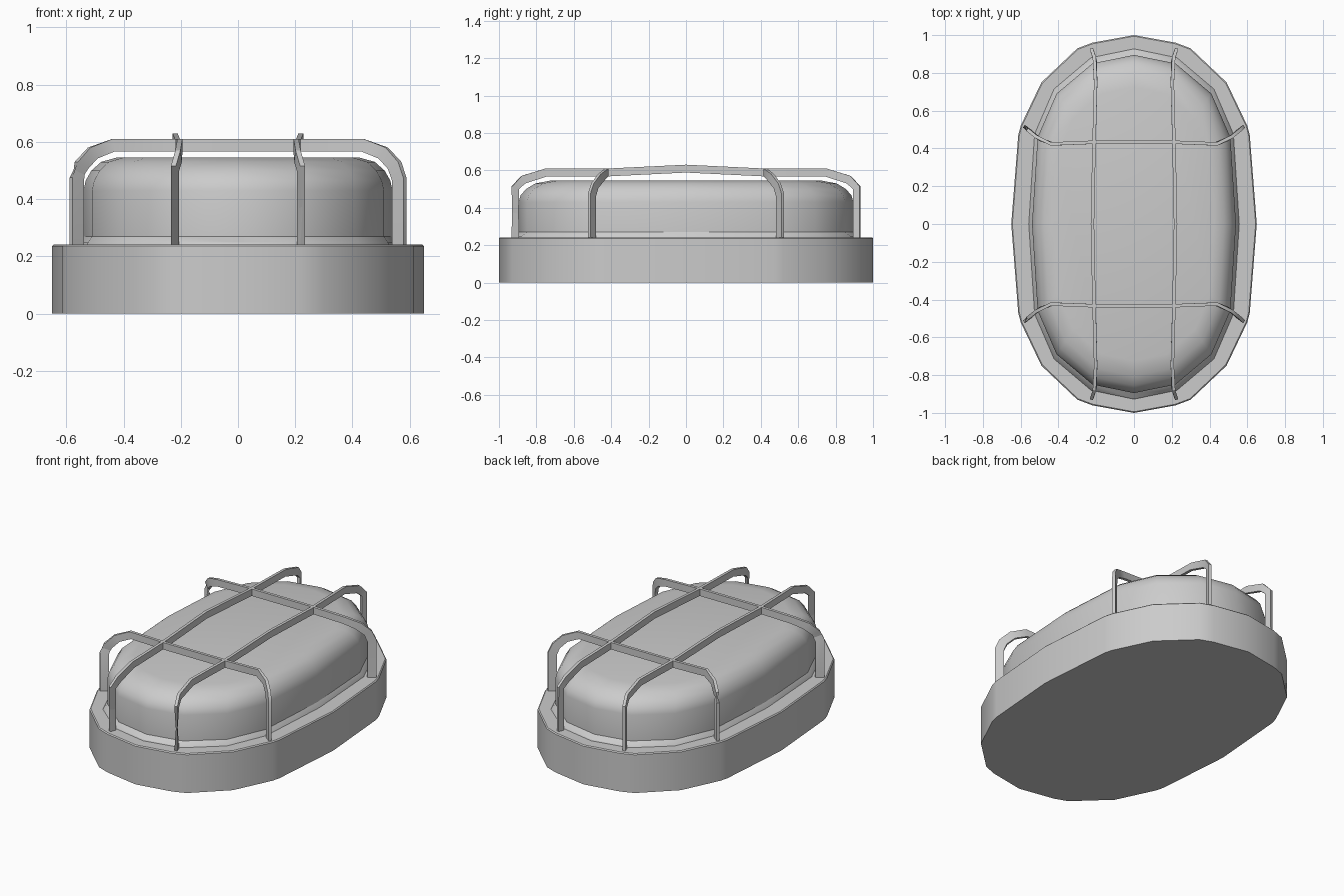
import bpy, bmesh
from mathutils import Vector

if "Cube" in bpy.data.objects:
    bpy.data.objects.remove(bpy.data.objects["Cube"])

# One grey finish for the whole fitting
grey = bpy.data.materials.new("light_grey")
grey.diffuse_color = (0.6, 0.6, 0.6, 1)
grey.use_nodes = True
grey.node_tree.nodes["Principled BSDF"].inputs["Base Color"].default_value = grey.diffuse_color


def finish(name, bm, angle):
    bmesh.ops.recalc_face_normals(bm, faces=bm.faces)
    me = bpy.data.meshes.new(name)
    bm.to_mesh(me)
    bm.free()
    me.materials.append(grey)
    ob = bpy.data.objects.new(name, me)
    bpy.context.collection.objects.link(ob)
    bpy.ops.object.select_all(action='DESELECT')
    ob.select_set(True)
    bpy.context.view_layer.objects.active = ob
    bpy.ops.object.shade_smooth_by_angle(angle=angle)
    return ob


def full_outline(quarter):
    """Mirror a quarter outline, running from +y to +x, into a closed loop."""
    right = quarter + [(x, -y) for x, y in reversed(quarter[:-1])]
    return right + [(-x, y) for x, y in reversed(right[1:-1])]


def stack(name, outline, levels, angle):
    """Solid made of rings: each level is (x inset, y inset, z)."""
    mx = max(p[0] for p in outline)
    my = max(p[1] for p in outline)
    bm = bmesh.new()
    rings = [[bm.verts.new((x * (1 - ix / mx), y * (1 - iy / my), z)) for x, y in outline]
             for ix, iy, z in levels]
    n = len(outline)
    for a, b in zip(rings, rings[1:]):
        for i in range(n):
            j = (i + 1) % n
            bm.faces.new((a[i], a[j], b[j], b[i]))
    bm.faces.new(rings[0])
    bm.faces.new(rings[-1])
    return finish(name, bm, angle)


# Base housing
base_line = full_outline([(0, 1), (0.22, 0.96), (0.30, 0.93), (0.49, 0.75),
                          (0.60, 0.52), (0.613, 0.47), (0.65, 0)])
stack("base_housing", base_line,
      [(0, 0, 0), (0, 0, 0.236), (0.006, 0.006, 0.242)], 0.6)

# Domed lens with a small flared foot
lens_line = full_outline([(0, 0.895), (0.22, 0.85), (0.41, 0.69), (0.51, 0.46), (0.54, 0)])
stack("lens", lens_line,
      [(-0.02, -0.035, 0.235), (-0.015, -0.03, 0.248), (0, 0, 0.27), (0, 0, 0.43),
       (0.008, 0.01, 0.465), (0.028, 0.04, 0.50), (0.062, 0.09, 0.53),
       (0.115, 0.17, 0.545)], 0.55)


def guard_bar(name, half, side):
    """Flat strip from paired outer and inner edge points, mirrored about its middle.
    Points are (along, across, z); side is a function placing them in the scene."""
    path = half + [((-o[0], o[1], o[2]), (-i[0], i[1], i[2])) for o, i in reversed(half[:-1])]
    mids = [(Vector(o) + Vector(i)) / 2 for o, i in path]
    bm = bmesh.new()
    rings = []
    for k, (o, i) in enumerate(path):
        # sideways direction, square to the strip in plan
        d = mids[min(k + 1, len(mids) - 1)] - mids[max(k - 1, 0)]
        d.z = 0
        if d.length < 0.03:
            d = Vector((i[0] - o[0], i[1] - o[1], 0))
        w = Vector((-d.y, d.x, 0)).normalized() * 0.009
        pts = [Vector(o) + w, Vector(o) - w, Vector(i) - w, Vector(i) + w]
        rings.append([bm.verts.new(side(p)) for p in pts])
    for a, b in zip(rings, rings[1:]):
        for j in range(4):
            m = (j + 1) % 4
            bm.faces.new((a[j], a[m], b[m], b[j]))
    bm.faces.new(rings[0])
    bm.faces.new(rings[-1])
    return finish(name, bm, 0.5)


# Lengthwise bars: (y, x, z) for outer and inner edge, from foot to middle
long_half = [((0.93, 0.226, 0.235), (0.895, 0.214, 0.235)),
             ((0.93, 0.226, 0.515), (0.895, 0.214, 0.50)),
             ((0.88, 0.210, 0.57), (0.86, 0.205, 0.53)),
             ((0.75, 0.203, 0.61), (0.74, 0.203, 0.568)),
             ((0.41, 0.212, 0.61), (0.41, 0.212, 0.568)),
             ((0, 0.22, 0.63), (0, 0.22, 0.588))]

# Crosswise bars: (x, y, z) for outer and inner edge, from foot to middle
cross_half = [((0.583, 0.518, 0.235), (0.543, 0.487, 0.235)),
              ((0.583, 0.518, 0.475), (0.543, 0.487, 0.465)),
              ((0.565, 0.50, 0.53), (0.53, 0.475, 0.505)),
              ((0.52, 0.463, 0.58), (0.495, 0.447, 0.542)),
              ((0.44, 0.424, 0.61), (0.43, 0.424, 0.567)),
              ((0.21, 0.433, 0.61), (0.21, 0.433, 0.567)),
              ((0, 0.433, 0.61), (0, 0.433, 0.567))]

for s, label in ((1, "a"), (-1, "b")):
    guard_bar("long_guard_bar_" + label, long_half, lambda p: (s * p.y, p.x, p.z))
    guard_bar("cross_guard_bar_" + label, cross_half, lambda p: (p.x, s * p.y, p.z))
